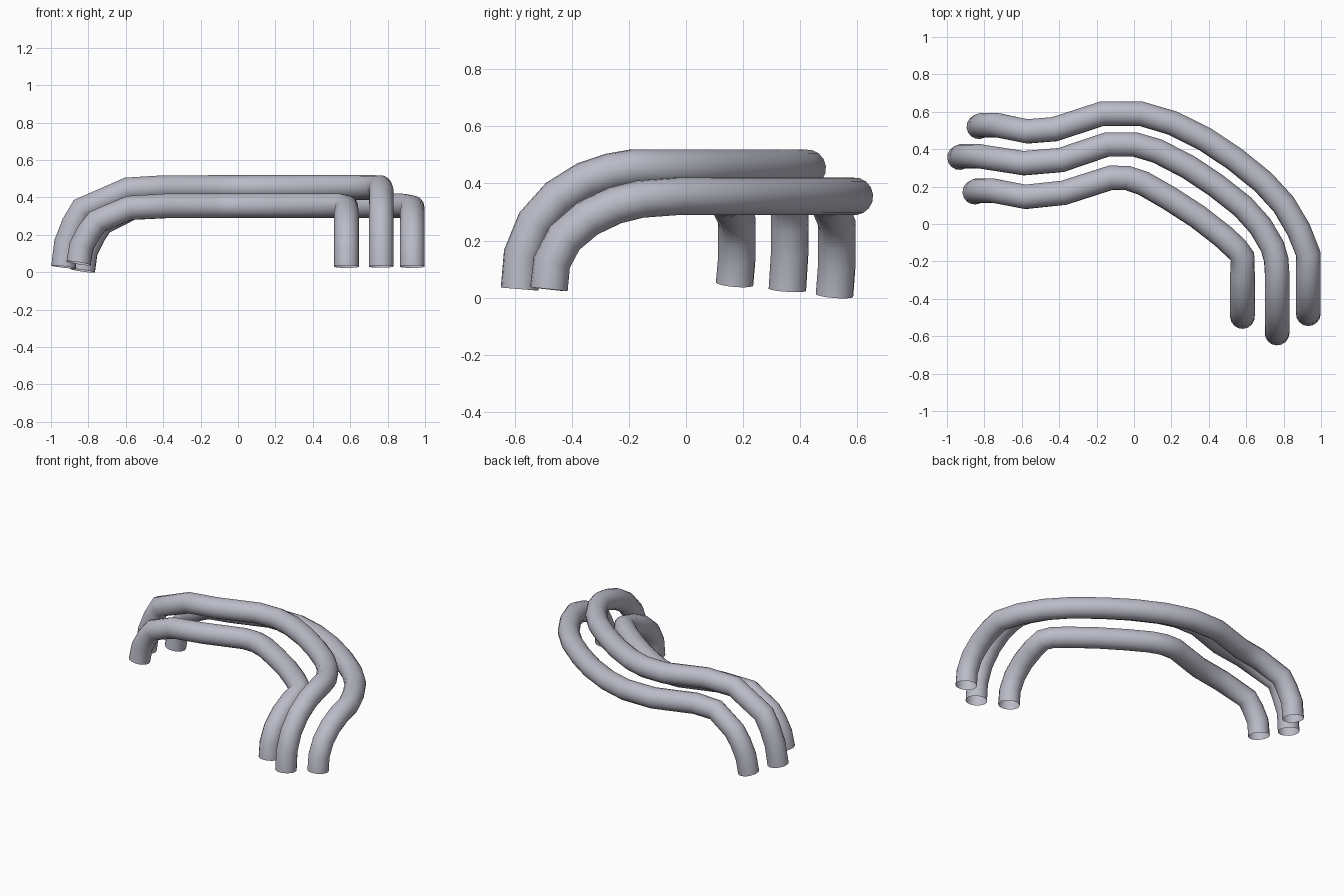
import bpy

cube = bpy.data.objects.get("Cube")
if cube:
    bpy.data.objects.remove(cube, do_unlink=True)

# Single flat metal colour
metal = bpy.data.materials.new("pale_grey_metal")
metal.use_nodes = True
colour = (0.5, 0.5, 0.58, 1)
metal.diffuse_color = colour
metal.node_tree.nodes["Principled BSDF"].inputs["Base Color"].default_value = colour

TUBE_RADIUS = 0.066
FRONT_FOOT_Z = 0.03

# Bend profiles: (distance travelled from the foot, fraction of the full rise)
FRONT_BEND = [(0, 0), (.01, .29), (.055, .55), (.135, .76), (.23, .9), (.32, .97)]
REAR_BEND = [(0, 0), (.015, .3), (.055, .54), (.1, .73)]


def build_pipe(name, top_z, rear_foot, plan, front_foot):
    """Sweep a round open tube from the rear foot, along the plan, to the front foot."""
    path = []

    # Rear bend climbs towards the first plan point
    rear_x, rear_y, rear_z = rear_foot
    for distance, rise in REAR_BEND:
        lean = 0.008 if rise else 0
        path.append((rear_x + distance, rear_y + lean, rear_z + rise * (top_z - rear_z)))

    # Level run, dipping a little at its first point
    for index, (x, y) in enumerate(plan):
        path.append((x, y, top_z if index else top_z - 0.011))

    # Front bend drops to a vertical leg
    front_x, front_y = front_foot
    for distance, rise in reversed(FRONT_BEND):
        height = FRONT_FOOT_Z + rise * (top_z - FRONT_FOOT_Z)
        path.append((front_x, front_y + distance, height))

    curve = bpy.data.curves.new(name + "_path", "CURVE")
    curve.dimensions = "3D"
    curve.bevel_depth = TUBE_RADIUS
    curve.bevel_resolution = 6
    curve.use_fill_caps = False
    spline = curve.splines.new("POLY")
    spline.points.add(len(path) - 1)
    for point, position in zip(spline.points, path):
        point.co = (*position, 1)

    # Turn the swept curve into a smooth mesh
    sweep = bpy.data.objects.new(name + "_sweep", curve)
    bpy.context.collection.objects.link(sweep)
    bpy.context.view_layer.update()
    evaluated = sweep.evaluated_get(bpy.context.evaluated_depsgraph_get())
    mesh = bpy.data.meshes.new_from_object(evaluated)
    bpy.data.objects.remove(sweep, do_unlink=True)
    mesh.name = name
    mesh.materials.clear()
    mesh.materials.append(metal)
    for polygon in mesh.polygons:
        polygon.use_smooth = True
        polygon.material_index = 0
    pipe = bpy.data.objects.new(name, mesh)
    bpy.context.collection.objects.link(pipe)
    return pipe


# Outer pipe, low and widest
build_pipe(
    "outer_pipe", 0.355, (-.83, .52, .008),
    [(-.57, .495), (-.425, .507), (-.17, .59), (.035, .59), (.205, .54), (.38, .453),
     (.535, .35), (.69, .225), (.8, .105), (.88, -.03)],
    (.932, -.48))

# Middle pipe, raised above the others
build_pipe(
    "middle_pipe", 0.453, (-.933, .355, .028),
    [(-.59, .325), (-.39, .342), (-.145, .425), (.005, .425), (.125, .39), (.29, .305),
     (.44, .205), (.58, .095), (.675, -.01), (.74, -.12), (.76, -.19)],
    (.765, -.583))

# Inner pipe, low and shortest
build_pipe(
    "inner_pipe", 0.355, (-.852, .17, .048),
    [(-.58, .145), (-.375, .167), (-.125, .247), (-.035, .246), (.05, .217), (.185, .14),
     (.34, .04), (.475, -.065), (.545, -.13)],
    (.58, -.495))
